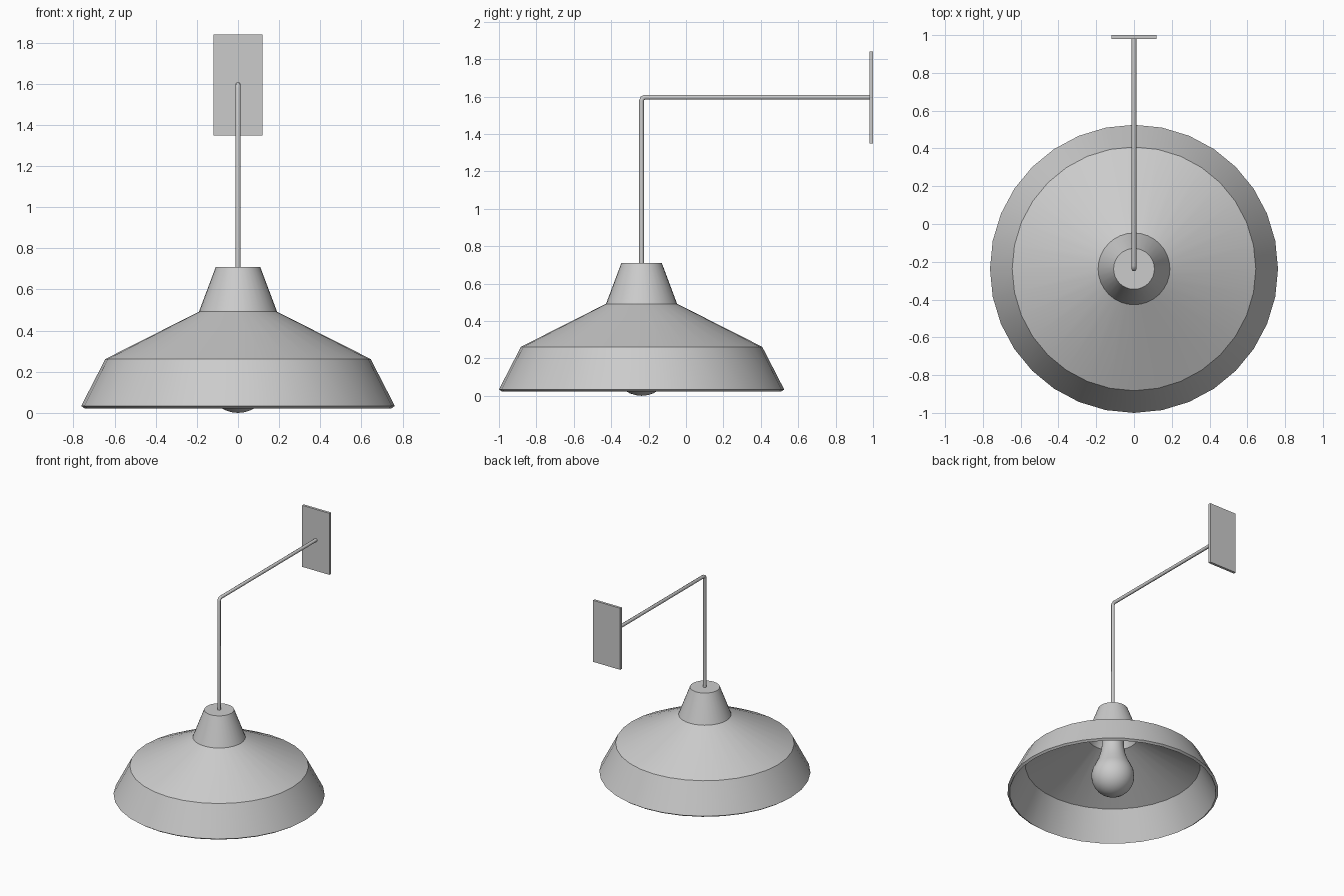
import bpy, bmesh, math

if "Cube" in bpy.data.objects:
    bpy.data.objects.remove(bpy.data.objects["Cube"])

CY = -0.2375  # lamp axis in y


def smooth(ob, angle=30):
    bpy.ops.object.select_all(action='DESELECT')
    ob.select_set(True)
    bpy.context.view_layer.objects.active = ob
    bpy.ops.object.shade_smooth_by_angle(angle=math.radians(angle))


def lathe(name, profile, sides):
    """Revolve (radius, z) points about the lamp axis."""
    bm = bmesh.new()
    verts = [bm.verts.new((0, -r, z)) for r, z in profile]
    edges = [bm.edges.new(p) for p in zip(verts, verts[1:])]
    bmesh.ops.spin(bm, geom=verts + edges, cent=(0, 0, 0), axis=(0, 0, 1),
                   angle=math.tau, steps=sides, use_duplicate=False)
    bmesh.ops.remove_doubles(bm, verts=bm.verts, dist=1e-4)
    bmesh.ops.recalc_face_normals(bm, faces=bm.faces)
    me = bpy.data.meshes.new(name)
    bm.to_mesh(me)
    bm.free()
    ob = bpy.data.objects.new(name, me)
    ob.location.y = CY
    bpy.context.collection.objects.link(ob)
    smooth(ob)
    return ob


# Shade: outer skin, thin lip, then inner skin
lathe("shade", [(0, 0.71), (0.108, 0.71), (0.19, 0.492), (0.645, 0.262),
                (0.7625, 0.034), (0.746, 0.022), (0.632, 0.245),
                (0.18, 0.474), (0.095, 0.692), (0, 0.692)], 32)

# Bulb: round globe flowing into a narrow neck
R = 0.155
globe = [(R * math.sin(a), R - R * math.cos(a))
         for a in (math.radians(d) for d in range(0, 121, 12))]
lathe("bulb", globe + [(0.108, 0.285), (0.09, 0.34), (0.08, 0.40),
                       (0.078, 0.48), (0.078, 0.50), (0, 0.50)], 32)

# Socket hidden in the neck of the shade
lathe("socket", [(0, 0.695), (0.065, 0.695), (0.065, 0.49), (0, 0.49)], 24)

# Bent rod from the shade to the wall plate
path = [(CY, 0.70), (CY, 1.578), (CY + 0.005, 1.59), (CY + 0.018, 1.596), (0.985, 1.596)]
cu = bpy.data.curves.new("support_rod", 'CURVE')
cu.dimensions = '3D'
cu.bevel_depth = 0.013
cu.bevel_resolution = 2
cu.use_fill_caps = True
sp = cu.splines.new('POLY')
sp.points.add(len(path) - 1)
for p, (y, z) in zip(sp.points, path):
    p.co = (0, y, z, 1)
rod = bpy.data.objects.new("support_rod", cu)
bpy.context.collection.objects.link(rod)
bpy.ops.object.select_all(action='DESELECT')
rod.select_set(True)
bpy.context.view_layer.objects.active = rod
bpy.ops.object.convert(target='MESH')
smooth(bpy.context.view_layer.objects.active, 50)

# Wall plate
bpy.ops.mesh.primitive_cube_add(size=1, location=(0, 0.99, 1.595))
plate = bpy.context.object
plate.name = "wall_plate"
plate.scale = (0.24, 0.02, 0.49)
bpy.ops.object.transform_apply(location=False, rotation=False, scale=True)
